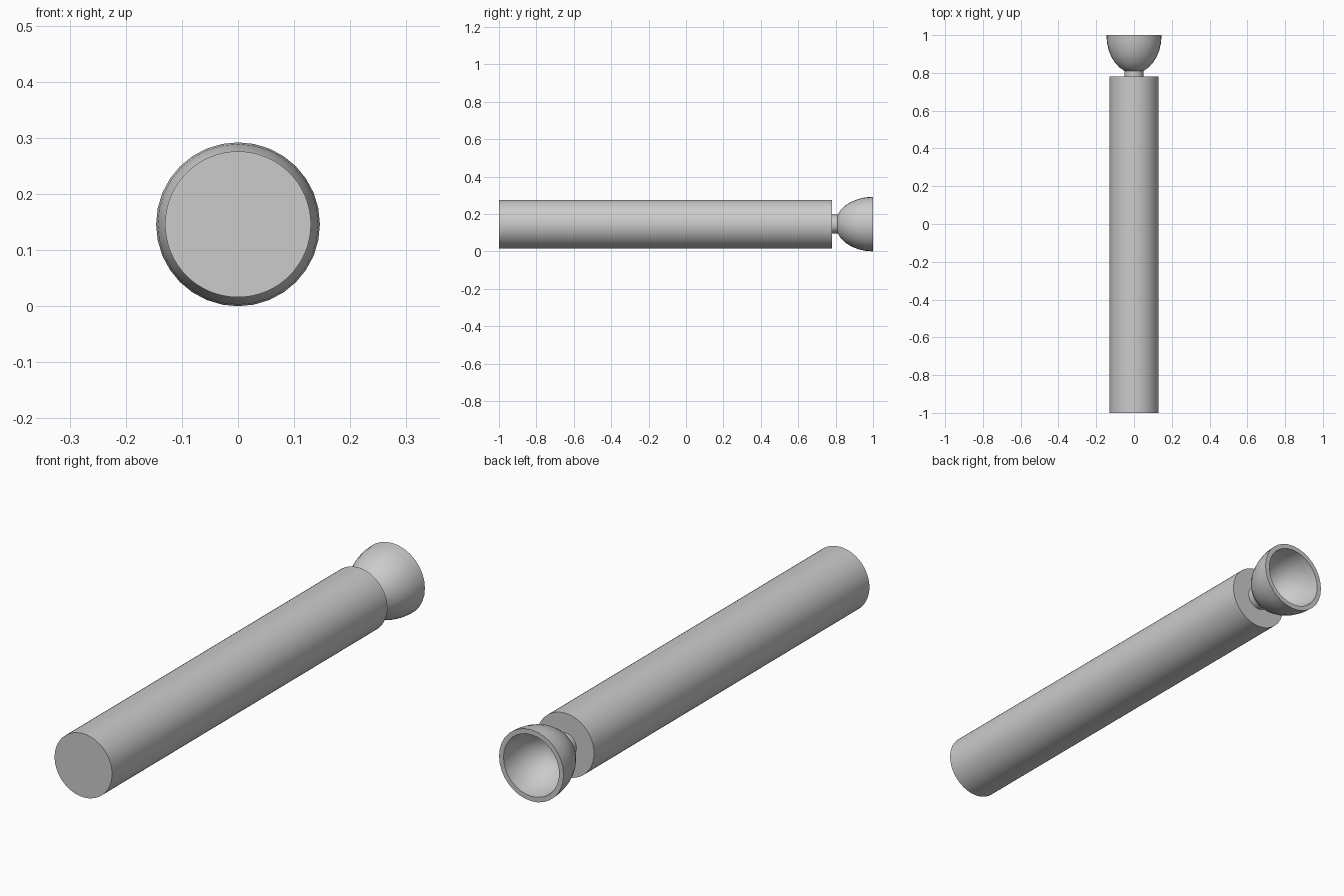
import bpy, bmesh, math

if "Cube" in bpy.data.objects:
    bpy.data.objects.remove(bpy.data.objects["Cube"])

CZ = 0.146  # height of the shared axis


def lathe(name, profile, sides):
    """Revolve (y, radius) points around the y axis; radius 0 closes an end."""
    bm = bmesh.new()
    rings = []
    for y, r in profile:
        if r == 0:
            rings.append([bm.verts.new((0, y, CZ))])
        else:
            rings.append([bm.verts.new((r * math.sin(2 * math.pi * i / sides), y,
                                        CZ + r * math.cos(2 * math.pi * i / sides)))
                          for i in range(sides)])
    for a, b in zip(rings, rings[1:]):
        for i in range(sides):
            j = (i + 1) % sides
            quad = [a[i % len(a)], a[j % len(a)], b[j % len(b)], b[i % len(b)]]
            bm.faces.new(list(dict.fromkeys(quad)))
    bmesh.ops.recalc_face_normals(bm, faces=bm.faces)
    mesh = bpy.data.meshes.new(name)
    bm.to_mesh(mesh)
    bm.free()
    obj = bpy.data.objects.new(name, mesh)
    bpy.context.collection.objects.link(obj)
    bpy.ops.object.select_all(action='DESELECT')
    obj.select_set(True)
    bpy.context.view_layer.objects.active = obj
    bpy.ops.object.shade_smooth_by_angle(angle=math.radians(35))
    return obj


def arc(depth, radius, end_radius, steps):
    """Quarter-ellipse bowl profile from the rim inward to end_radius."""
    last = math.acos(end_radius / radius)
    return [(1 - depth * math.sin(last * k / steps),
             radius * math.cos(last * k / steps)) for k in range(steps + 1)]


# Main tube
lathe("body", [(-1, 0), (-1, 0.13), (0.78, 0.13), (0.78, 0)], 64)

# Short connecting neck
lathe("neck", [(0.77, 0), (0.77, 0.05), (0.815, 0.05), (0.815, 0)], 32)

# Hollow cup with a flat rim
outer = arc(0.202, 0.146, 0.05, 6)
inner = arc(0.175, 0.126, 0.03, 6)
lathe("cup", [(outer[-1][0], 0)] + outer[::-1] + inner + [(inner[-1][0], 0)], 32)
